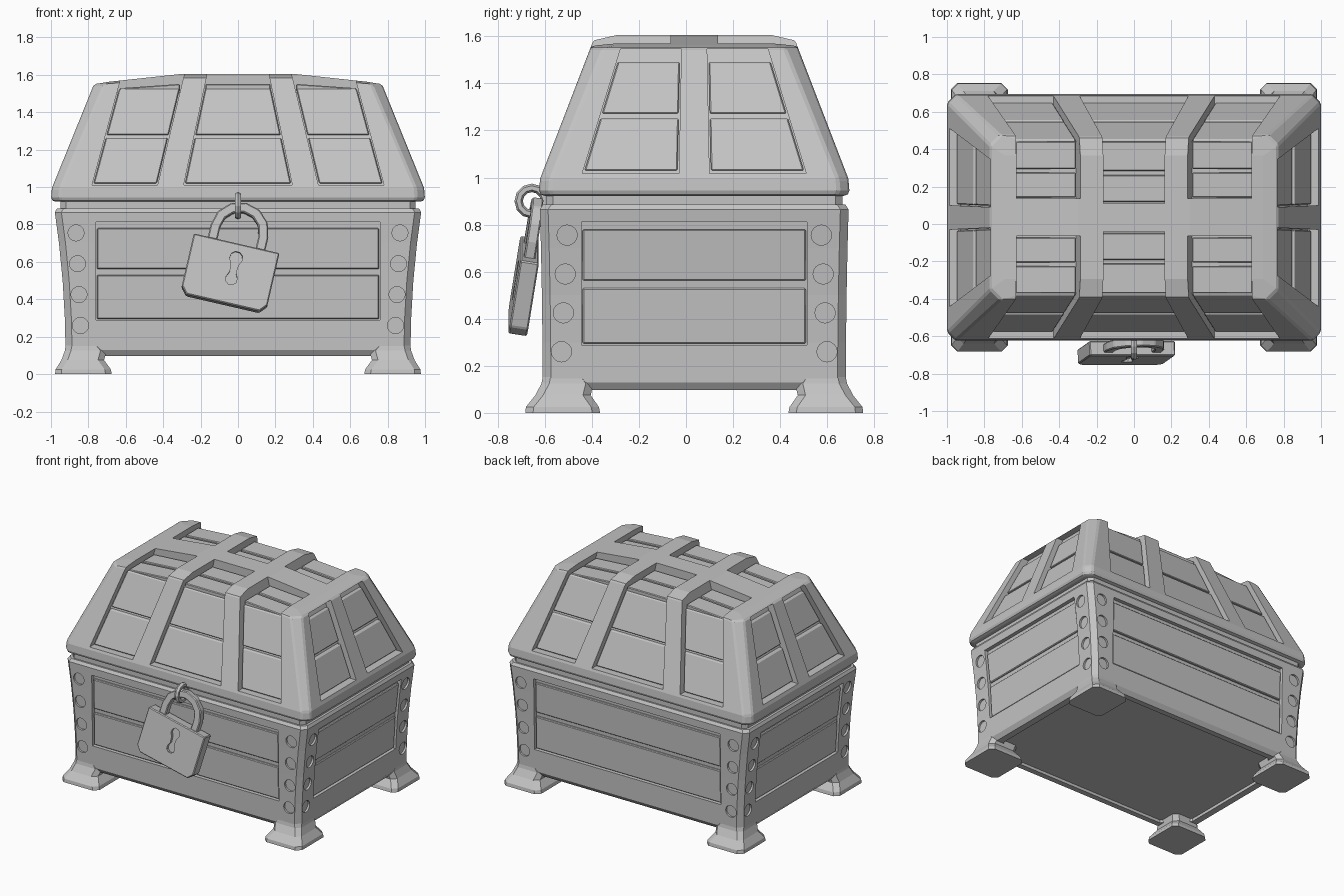
import bpy, bmesh
from math import pi, sin, cos, radians

cube = bpy.data.objects.get("Cube")
if cube:
    bpy.data.objects.remove(cube, do_unlink=True)

CENTRE_Y = 0.035

stone = bpy.data.materials.new("light_grey")
stone.diffuse_color = (0.55, 0.55, 0.55, 1)
stone.use_nodes = True
for node in stone.node_tree.nodes:
    if node.type == 'BSDF_PRINCIPLED':
        node.inputs["Base Color"].default_value = (0.55, 0.55, 0.55, 1)


# ---- helpers ----
def finish(name, bm, bevel=0.0):
    bmesh.ops.recalc_face_normals(bm, faces=bm.faces[:])
    mesh = bpy.data.meshes.new(name)
    bm.to_mesh(mesh)
    bm.free()
    mesh.materials.append(stone)
    obj = bpy.data.objects.new(name, mesh)
    bpy.context.scene.collection.objects.link(obj)
    obj.location.y = CENTRE_Y
    if bevel:
        mod = obj.modifiers.new("Bevel", 'BEVEL')
        mod.width = bevel
        mod.segments = 1
        mod.limit_method = 'ANGLE'
        mod.angle_limit = radians(20)
    return obj


def solids(name, lofts, bevel=0.0):
    """One object from closed lofts, each given by its rings from end to end."""
    bm = bmesh.new()
    for loft in lofts:
        rings = [[bm.verts.new(p) for p in ring] for ring in loft]
        bm.faces.new(rings[0])
        bm.faces.new(rings[-1][::-1])
        for a, b in zip(rings, rings[1:]):
            for i in range(len(a)):
                j = (i + 1) % len(a)
                bm.faces.new((a[j], a[i], b[i], b[j]))
    return finish(name, bm, bevel)


def octagon(x0, x1, y0, y1, z, c):
    """Rectangle with its corners cut off."""
    return [(x0 + c, y0, z), (x1 - c, y0, z), (x1, y0 + c, z), (x1, y1 - c, z),
            (x1 - c, y1, z), (x0 + c, y1, z), (x0, y1 - c, z), (x0, y0 + c, z)]


def hull(name, points, bevel):
    """Convex solid from points of one quarter."""
    bm = bmesh.new()
    for x, y, z in points:
        for sx in (-1, 1):
            for sy in (-1, 1):
                bm.verts.new((sx * x, sy * y, z))
    result = bmesh.ops.convex_hull(bm, input=bm.verts[:])
    spare = [g for g in result["geom_interior"] if isinstance(g, bmesh.types.BMVert)]
    bmesh.ops.delete(bm, geom=spare, context='VERTS')
    bmesh.ops.dissolve_limit(bm, angle_limit=0.03, verts=bm.verts[:], edges=bm.edges[:])
    return finish(name, bm, bevel)


def carve(obj, cutter):
    """Cut the cutter out of the object and bake the result."""
    cutter.hide_render = True
    mod = obj.modifiers.new("Carve", 'BOOLEAN')
    mod.operation = 'DIFFERENCE'
    mod.solver = 'EXACT'
    mod.object = cutter
    bpy.context.view_layer.update()
    graph = bpy.context.evaluated_depsgraph_get()
    mesh = bpy.data.meshes.new_from_object(obj.evaluated_get(graph))
    obj.modifiers.clear()
    obj.data = mesh
    mesh.materials.clear()
    mesh.materials.append(stone)
    bpy.data.objects.remove(cutter, do_unlink=True)


def reach(z):
    """Half width and half depth of the chest at a height."""
    if z < 0.9:
        t = max(0, (z - 0.1) / 0.77)
        return 0.922 + 0.058 * t * t, 0.644 + 0.012 * t * t
    return 0.99 - 0.4 * (z - 1), 0.65 - 0.38 * (z - 1)


def block(axis, sign, outline, outer, inner):
    """Prism lying on a sloping side, between two depths under its surface."""
    def ring(d):
        if axis == 'y':
            return [(u, sign * (reach(z)[1] - d), z) for u, z in outline]
        return [(sign * (reach(z)[0] - d), u, z) for u, z in outline]
    return ring(outer), ring(inner)


def rect(u, z0, z1):
    return [(-u, z0), (u, z0), (u, z1), (-u, z1)]


def disc(u, z, r=0.043, n=16):
    return [(u + r * cos(2 * pi * i / n), z + r * sin(2 * pi * i / n)) for i in range(n)]


SIDES = [('y', -1, 0.76), ('y', 1, 0.76), ('x', -1, 0.48), ('x', 1, 0.48)]

# ---- box: flared body, framed panels, rivet sockets, hollow underside ----
rings = []
for z, inset in ((.098, .022), (.13, 0), (.3, 0), (.5, 0), (.7, 0), (.865, 0), (.885, .014)):
    hx, hy = reach(z)
    rings.append(octagon(inset - hx, hx - inset, inset - hy, hy - inset, z, 0.035))
body = solids("chest_body", [rings])
cuts, planks = [], []
for axis, sign, half in SIDES:
    cuts.append(block(axis, sign, rect(half, 0.288, 0.812), -0.1, 0.028))
    for z0, z1 in ((0.295, 0.53), (0.562, 0.78)):
        planks.append(block(axis, sign, rect(half - 0.006, z0, z1), 0.01, 0.05))
    for i in range(4):
        u = 0.866 - 0.008 * i if axis == 'y' else 0.54 + 0.008 * i
        for s in (-1, 1):
            cuts.append(block(axis, sign, disc(s * u, 0.755 - 0.165 * i), -0.1, 0.014))
cuts.append([octagon(-.85, .85, -.58, .58, z, .16) for z in (0, .12)])
carve(body, solids("body_cutter", cuts))
solids("body_planks", planks, 0.005)

# ---- neck between box and lid ----
solids("neck", [[octagon(-.95, .95, -.63, .63, z, .03) for z in (.84, .98)]])

# ---- feet: waisted and flaring outwards ----
FOOT = [(.675, .978, .4, .718, 0), (.68, .975, .405, .715, .025), (.716, .944, .44, .675, .075),
        (.702, .926, .428, .649, .125), (.74, .918, .46, .64, .17)]
for sx, side in ((1, "left"), (-1, "right")):
    for sy, end in ((-1, "front"), (1, "back")):
        solids(f"foot_{end}_{side}", [[[(sx * x, sy * y, z) for x, y, z in octagon(*section, 0.033)]
                                       for section in FOOT]])

# ---- lid: faceted shell with panels wrapping over the front and back edges ----
lid = hull("lid", [(.94, .645, .922), (.985, .6, .922), (.955, .66, .935), (1.0, .615, .935),
                   (.95, .655, .995), (.995, .61, .995), (.715, .441, 1.55), (.77, .386, 1.55),
                   (.3, .429, 1.582), (.3, .33, 1.605), (.69, .33, 1.563)], 0.012)
LOW = 1.012
# each column: low and high x of both edges, floor height on top, ridge half width
COLUMNS = [(-.29, -.18, .29, .18, 1.53, .075),
           (.43, .305, .78, .64, 1.505, .1),
           (-.78, -.64, -.43, -.305, 1.505, .1)]
cuts, planks = [], []


def slant(low, high, z):
    return low + (high - low) * (z - LOW) / 0.518


def crown(x):
    return 1.552 - 0.07 * max(0, abs(x) - 0.3)


for l0, l1, r0, r1, floor, ridge in COLUMNS:
    s0 = reach(LOW)[1]
    profile = [(s0 + .15, LOW), (s0 - .05, LOW), (reach(floor)[1] - .05, floor),
               (ridge, floor), (ridge, 1.8), (s0 + .15, 1.8)]
    for sy in (-1, 1):
        cuts.append(tuple([(slant(a, b, z), sy * y, z) for y, z in profile]
                          for a, b in ((l0, l1), (r0, r1))))
        # slope planks
        for z0, z1, depth in ((LOW + .008, 1.262, .03), (1.278, 1.525, .033)):
            outline = [(slant(l0, l1, z0) + .006, z0), (slant(r0, r1, z0) - .006, z0),
                       (slant(r0, r1, z1) - .006, z1), (slant(l0, l1, z1) + .006, z1)]
            planks.append(block('y', sy, outline, depth, .08))
        # top planks
        mid = (ridge + .4) / 2
        for y0, y1 in ((ridge + .008, mid - .01), (mid + .01, .405)):
            corners = [(l1 + .006, y0), (r1 - .006, y0), (r1 - .006, y1), (l1 + .006, y1)]
            planks.append(tuple([(x, sy * y, crown(x) - d) for x, y in corners]
                                for d in (0, .07)))


# lid ends: two panels either side of a centre band
def end_outline(s, z0, z1, gap):
    edges = []
    for z in (z0, z1):
        t = (z - 1.02) / 0.52
        edges.append((s * (0.065 - 0.01 * t + gap), s * (0.475 - 0.16 * t - gap)))
    (a0, b0), (a1, b1) = edges
    return [(a0, z0), (b0, z0), (b1, z1), (a1, z1)]


for sx in (-1, 1):
    for s in (-1, 1):
        cuts.append(block('x', sx, end_outline(s, 1.018, 1.545, 0), -.1, .055))
        for z0, z1, depth in ((1.03, 1.25, .03), (1.272, 1.49, .035)):
            planks.append(block('x', sx, end_outline(s, z0, z1, .006), depth, .08))
carve(lid, solids("lid_cutter", cuts))
solids("lid_planks", planks, 0.005)

# ---- padlock ----
LOCK_AT = (-0.045, -0.69, 0.535)
LOCK_TURN = (radians(-9), radians(13), 0)


def place(obj):
    obj.location = LOCK_AT
    obj.rotation_euler = LOCK_TURN


def plate(outline, y0, y1):
    return tuple([(x, y, z) for x, z in outline] for y in (y0, y1))


case_outline = [(-.235, .165), (.235, .165), (.235, -.125), (.2, -.165), (-.2, -.165), (-.235, -.125)]
case = solids("padlock_case", [plate(case_outline, -.04, .04)], 0.006)
hole = [(.09, .012), (.075, .03), (.05, .034), (.02, .02), (-.02, .016), (-.05, .03), (-.075, .028), (-.09, .01)]
hole_outline = [(w + .015, z + .03) for z, w in hole] + [(.015 - w, z + .03) for z, w in hole[::-1]]
keyhole = solids("keyhole_cutter", [plate(hole_outline, -.1, -.02)])
place(case)
place(keyhole)
carve(case, keyhole)

# flat shackle: a square bar swept round a coarse arch
path = [(-1, -.135)] + [(-cos(pi * i / 6), sin(pi * i / 6)) for i in range(7)] + [(1, -.135)]
bar = []
for px, pz in path:
    lift = pz if pz < 0 else 0
    rise = max(pz, 0)
    bar.append([(px * r, y, .235 + lift + rise * r)
                for r, y in ((.105, -.024), (.158, -.024), (.158, .024), (.105, .024))])
place(solids("padlock_shackle", [bar], 0.006))

# ---- staple ring holding the padlock ----
bpy.ops.mesh.primitive_torus_add(location=(0, -0.655, 0.9), rotation=(0, pi / 2, 0), major_segments=12,
                                 minor_segments=6, major_radius=0.056, minor_radius=0.018)
ring = bpy.context.object
ring.name = "staple_ring"
ring.data.materials.append(stone)
